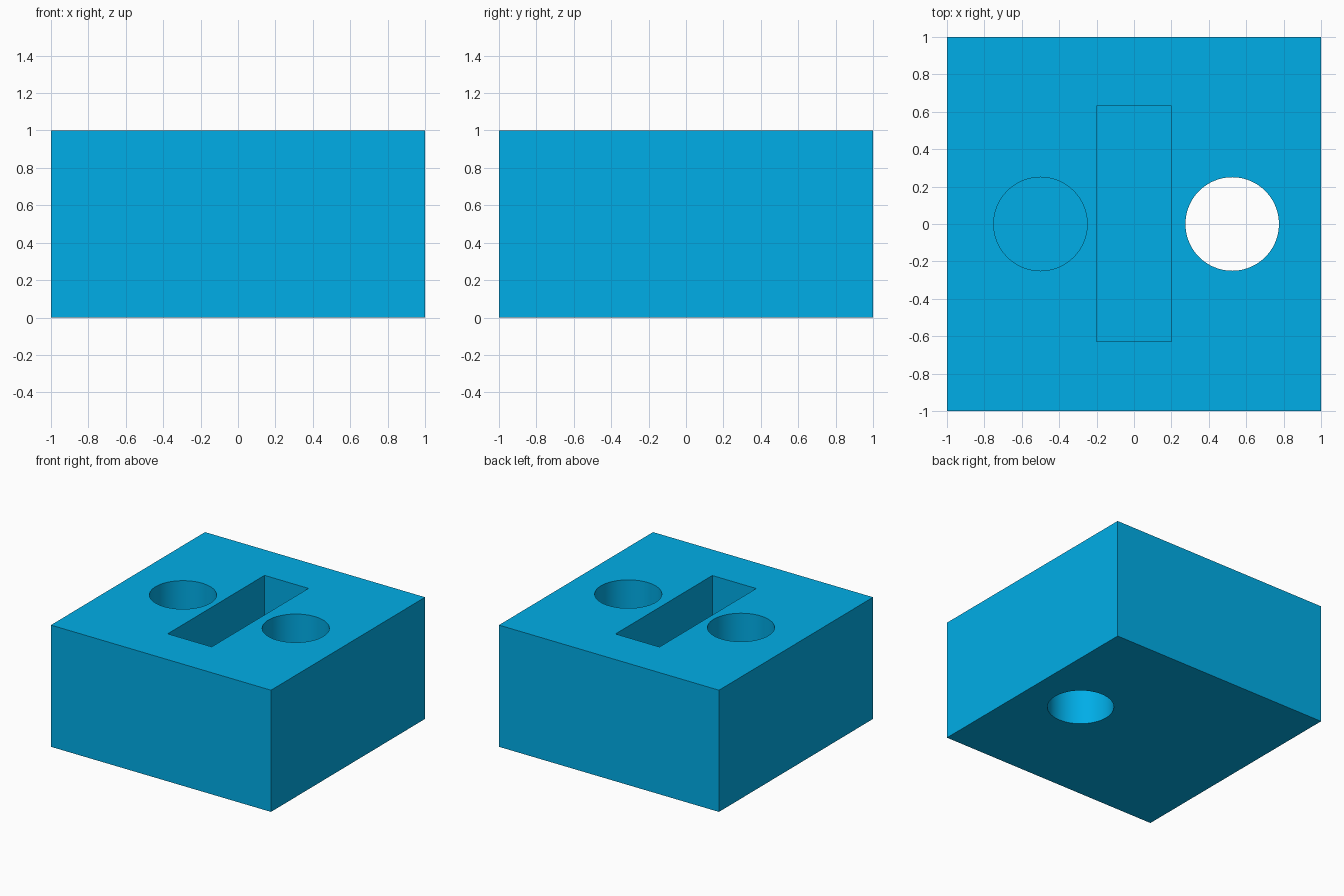
import bpy
import math

if "Cube" in bpy.data.objects:
    bpy.data.objects.remove(bpy.data.objects["Cube"])


def box(name, x, y, z):
    """Box from (min, max) ranges on each axis."""
    bpy.ops.mesh.primitive_cube_add(size=1, location=[(a + b) / 2 for a, b in (x, y, z)])
    ob = bpy.context.object
    ob.name = name
    ob.scale = [b - a for a, b in (x, y, z)]
    bpy.ops.object.transform_apply(location=False, rotation=False, scale=True)
    return ob


def cylinder(name, x, radius, z0, z1):
    bpy.ops.mesh.primitive_cylinder_add(vertices=96, radius=radius, depth=z1 - z0,
                                        location=(x, 0, (z0 + z1) / 2))
    ob = bpy.context.object
    ob.name = name
    return ob


# Main block
block = box("block", (-1, 1), (-1, 1), (0, 1))

# Cutters: blind hole, rectangular slot, through hole
cutters = [
    cylinder("blind_hole_cutter", -0.5, 0.25, 0.5, 1.2),
    box("slot_cutter", (-0.2, 0.2), (-0.627, 0.63), (0.5, 1.2)),
    cylinder("through_hole_cutter", 0.525, 0.25, -0.2, 1.2),
]

bpy.ops.object.select_all(action='DESELECT')
block.select_set(True)
bpy.context.view_layer.objects.active = block
for cutter in cutters:
    mod = block.modifiers.new(cutter.name, 'BOOLEAN')
    mod.operation = 'DIFFERENCE'
    mod.solver = 'EXACT'
    mod.object = cutter
    bpy.ops.object.modifier_apply(modifier=mod.name)
for cutter in cutters:
    bpy.data.objects.remove(cutter)

# Smooth hole walls, sharp block edges
bpy.ops.object.shade_smooth_by_angle(angle=math.radians(30))

# Blue finish
blue = bpy.data.materials.new("blue")
blue.diffuse_color = (0.0, 0.42, 0.80, 1)
blue.use_nodes = True
blue.node_tree.nodes["Principled BSDF"].inputs["Base Color"].default_value = blue.diffuse_color
block.data.materials.clear()
block.data.materials.append(blue)
for face in block.data.polygons:
    face.material_index = 0
